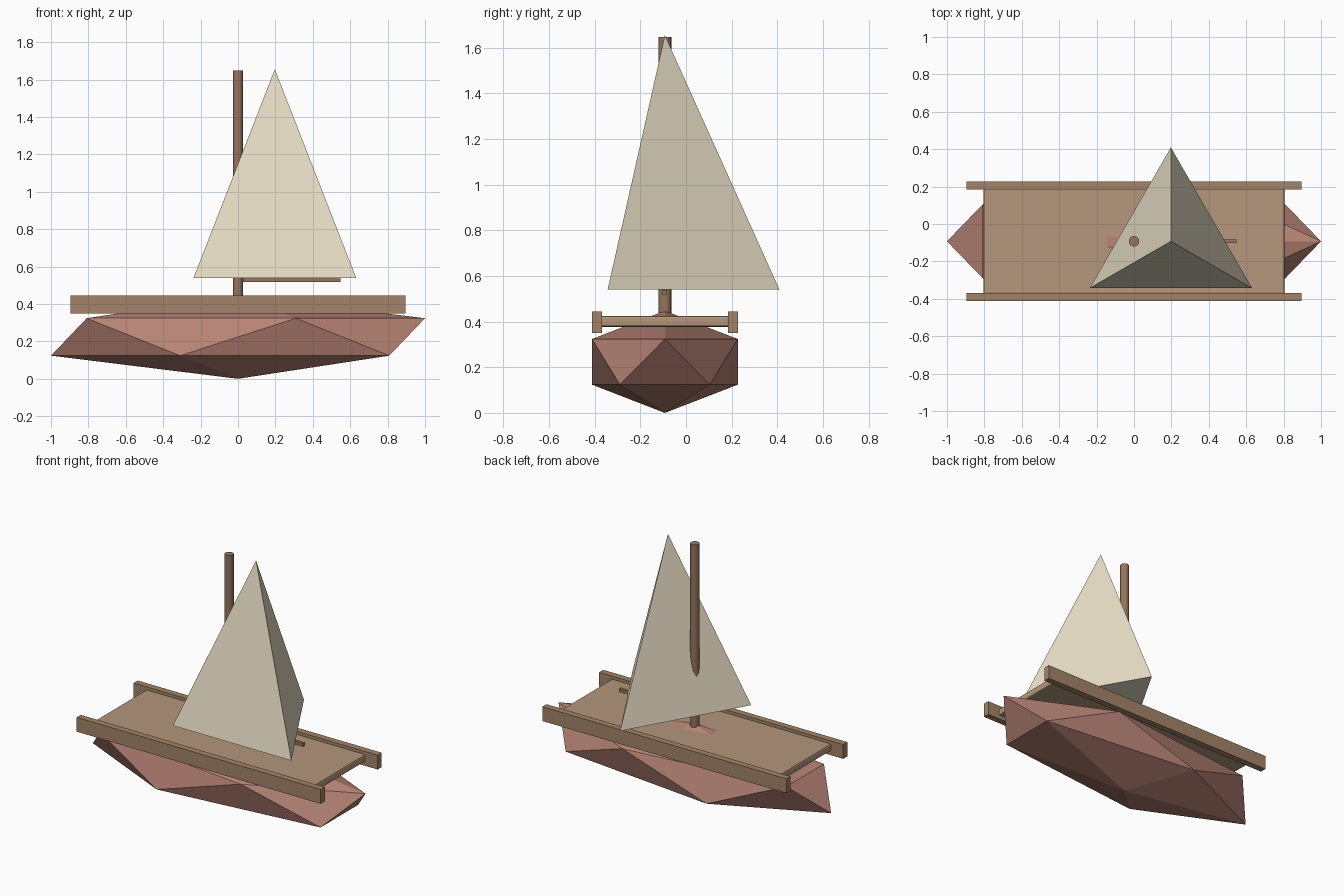
import bpy

if "Cube" in bpy.data.objects:
    bpy.data.objects.remove(bpy.data.objects["Cube"])

YC = -0.0925  # centreline of the boat


def finish(obj, name, mat):
    obj.name = name
    obj.data.materials.append(mat)
    return obj


def material(name, rgb):
    m = bpy.data.materials.new(name)
    m.diffuse_color = (*rgb, 1)
    m.use_nodes = True
    m.node_tree.nodes["Principled BSDF"].inputs["Base Color"].default_value = m.diffuse_color
    return m


def box(name, lo, hi, mat):
    centre = [(a + b) / 2 for a, b in zip(lo, hi)]
    bpy.ops.mesh.primitive_cube_add(size=1, location=centre)
    obj = bpy.context.object
    obj.scale = [b - a for a, b in zip(lo, hi)]
    bpy.ops.object.transform_apply(location=False, rotation=False, scale=True)
    return finish(obj, name, mat)


hull_mat = material("hull_paint", (0.48, 0.23, 0.18))
deck_mat = material("deck_wood", (0.46, 0.31, 0.20))
rail_mat = material("rail_wood", (0.37, 0.23, 0.14))
mast_mat = material("mast_wood", (0.30, 0.18, 0.11))
sail_mat = material("sail_cloth", (0.80, 0.72, 0.56))

# Hull: stretched icosahedron
bpy.ops.mesh.primitive_ico_sphere_add(subdivisions=1, radius=1, location=(0, YC, 0.2236))
hull = finish(bpy.context.object, "hull", hull_mat)
hull.scale = (1.118, 0.3755, 0.2236)

# Deck with softened edges
deck = box("deck", (-0.805, YC - 0.285, 0.377), (0.805, YC + 0.285, 0.425), deck_mat)
bevel = deck.modifiers.new("edge", 'BEVEL')
bevel.width = 0.01
bevel.segments = 2

# Side rails
for side, label in ((-1, "front"), (1, "back")):
    y = YC + side * 0.298
    box("rail_" + label, (-0.895, y - 0.0215, 0.35), (0.895, y + 0.0215, 0.445), rail_mat)

# Mast
bpy.ops.mesh.primitive_cylinder_add(vertices=16, radius=0.028, depth=1.23,
                                    location=(0, YC, 1.647 - 0.615))
finish(bpy.context.object, "mast", mast_mat)

# Boom under the sail
box("boom", (0, YC - 0.01, 0.517), (0.548, YC + 0.01, 0.539), mast_mat)

# Sail: three-sided pyramid
bpy.ops.mesh.primitive_cone_add(vertices=3, radius1=0.502, radius2=0, depth=1.115,
                                location=(0.197, YC, 0.54 + 0.5575))
finish(bpy.context.object, "sail", sail_mat)
